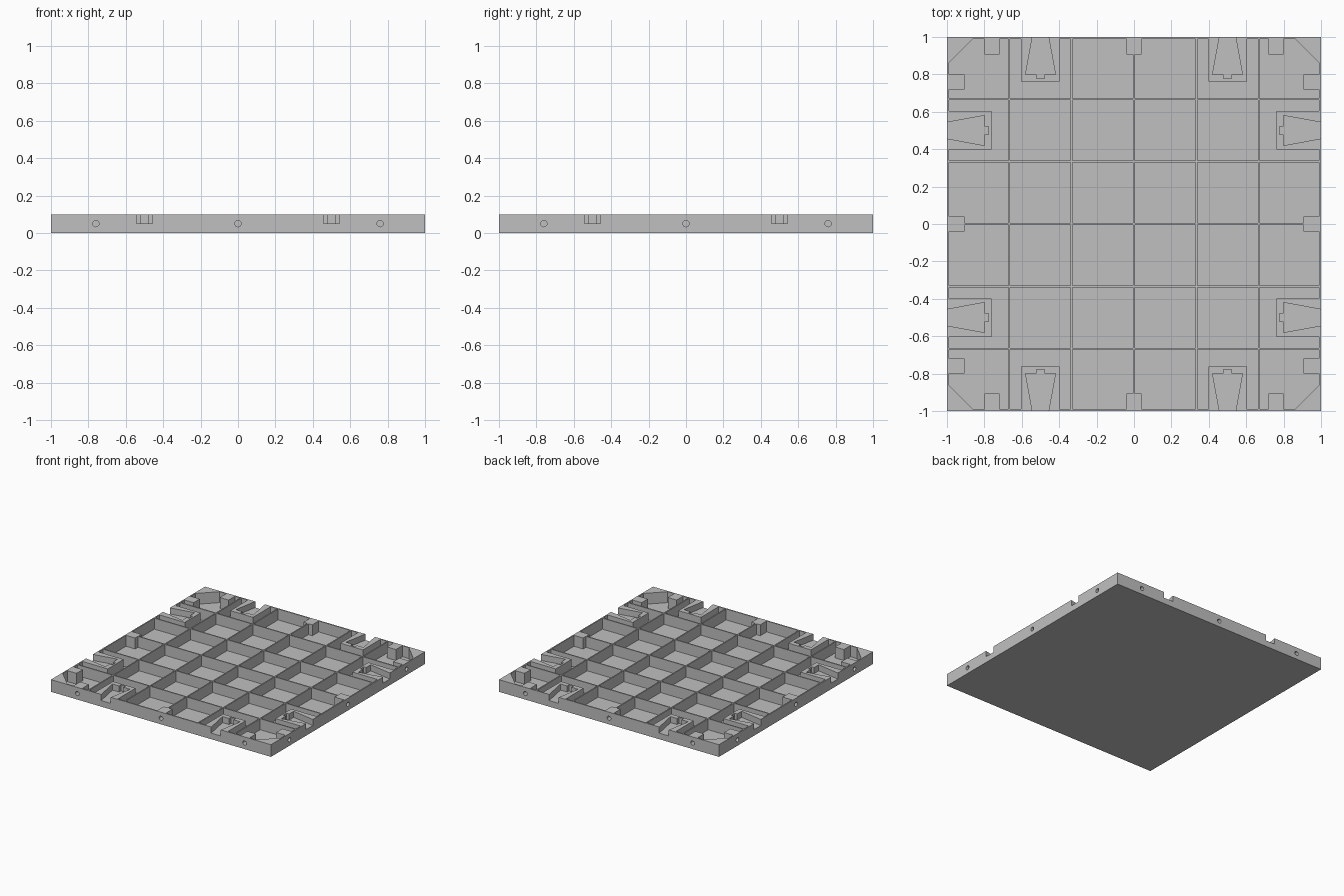
import bpy, bmesh, math
from mathutils import Matrix, Vector

cube = bpy.data.objects.get("Cube")
if cube:
    bpy.data.objects.remove(cube, do_unlink=True)

HEIGHT, FLOOR, WALL = 0.1, 0.01, 0.01
QUARTERS = [Matrix.Rotation(i * math.pi / 2, 4, 'Z') for i in range(4)]


def rect(x0, x1, y0, y1):
    return [(x0, y0), (x1, y0), (x1, y1), (x0, y1)]


def prism(bm, outline, z0, z1, turn=Matrix()):
    """Extrude a flat outline between two heights."""
    low = [bm.verts.new(turn @ Vector((x, y, z0))) for x, y in outline]
    high = [bm.verts.new(turn @ Vector((x, y, z1))) for x, y in outline]
    bm.faces.new(low[::-1])
    bm.faces.new(high)
    for i in range(len(low)):
        j = (i + 1) % len(low)
        bm.faces.new((low[i], low[j], high[j], high[i]))


def finish(name, bm):
    bmesh.ops.recalc_face_normals(bm, faces=bm.faces)
    mesh = bpy.data.meshes.new(name)
    bm.to_mesh(mesh)
    bm.free()
    obj = bpy.data.objects.new(name, mesh)
    bpy.context.collection.objects.link(obj)
    return obj


def subtract(obj, cutter):
    """Cut one object out of another and discard the cutter."""
    cutter.hide_render = True
    mod = obj.modifiers.new("cut", 'BOOLEAN')
    mod.operation, mod.solver, mod.object = 'DIFFERENCE', 'EXACT', cutter
    bpy.context.view_layer.update()
    graph = bpy.context.evaluated_depsgraph_get()
    mesh = bpy.data.meshes.new_from_object(obj.evaluated_get(graph))
    obj.modifiers.clear()
    obj.data = mesh
    bpy.data.objects.remove(cutter, do_unlink=True)


# Solid tile
bm = bmesh.new()
prism(bm, rect(-1, 1, -1, 1), 0, HEIGHT)
tile = finish("floor_tile", bm)

# Six by six hollow cells that leave the ribs and the rim
lines = [i / 3 for i in range(-3, 4)]
spans = []
for a, b in zip(lines, lines[1:]):
    spans.append((a + (WALL if a < -0.9 else WALL / 2),
                  b - (WALL if b > 0.9 else WALL / 2)))
bm = bmesh.new()
for xs in spans:
    for ys in spans:
        prism(bm, rect(*xs, *ys), FLOOR, 0.2)
cells = finish("cell_cutter", bm)

# Solid regions kept along the rim: joint housings, pin blocks, corners
bm = bmesh.new()
for turn in QUARTERS:
    for x in (-0.5, 0.5):
        prism(bm, rect(x - 0.103, x + 0.103, -1.1, -0.762), -0.1, 0.3, turn)
    for x in (-0.76, 0, 0.76):
        prism(bm, rect(x - 0.04, x + 0.04, -1.1, -0.907), -0.1, 0.3, turn)
    prism(bm, [(-1.1, -1.1), (-0.75, -1.1), (-1.1, -0.75)], -0.1, 0.3, turn)
subtract(cells, finish("kept_regions", bm))
subtract(tile, cells)

# Dovetail pockets with a small notch at the inner end
bm = bmesh.new()
half = [(0.036, -1.04), (0.08, -0.8), (0.021, -0.8), (0.021, -0.777)]
for turn in QUARTERS:
    for x in (-0.5, 0.5):
        outline = [(x + u, y) for u, y in half]
        outline += [(x - u, y) for u, y in reversed(half)]
        prism(bm, outline, HEIGHT / 2, 0.2, turn)
subtract(tile, finish("pocket_cutter", bm))

# Round pin holes in the outer sides
bm = bmesh.new()
for turn in QUARTERS:
    for x in (-0.76, 0, 0.76):
        place = Matrix.Translation((x, -0.99, HEIGHT / 2)) @ Matrix.Rotation(math.pi / 2, 4, 'X')
        bmesh.ops.create_cone(bm, cap_ends=True, segments=20, radius1=0.017,
                              radius2=0.017, depth=0.12, matrix=turn @ place)
subtract(tile, finish("hole_cutter", bm))

# Single grey material
grey = bpy.data.materials.new("grey")
grey.use_nodes = True
color = (0.53, 0.53, 0.53, 1)
grey.diffuse_color = color
grey.node_tree.nodes["Principled BSDF"].inputs["Base Color"].default_value = color
tile.data.materials.clear()
tile.data.materials.append(grey)
for face in tile.data.polygons:
    face.material_index = 0
    face.use_smooth = False
tile.data.name = "floor_tile"
